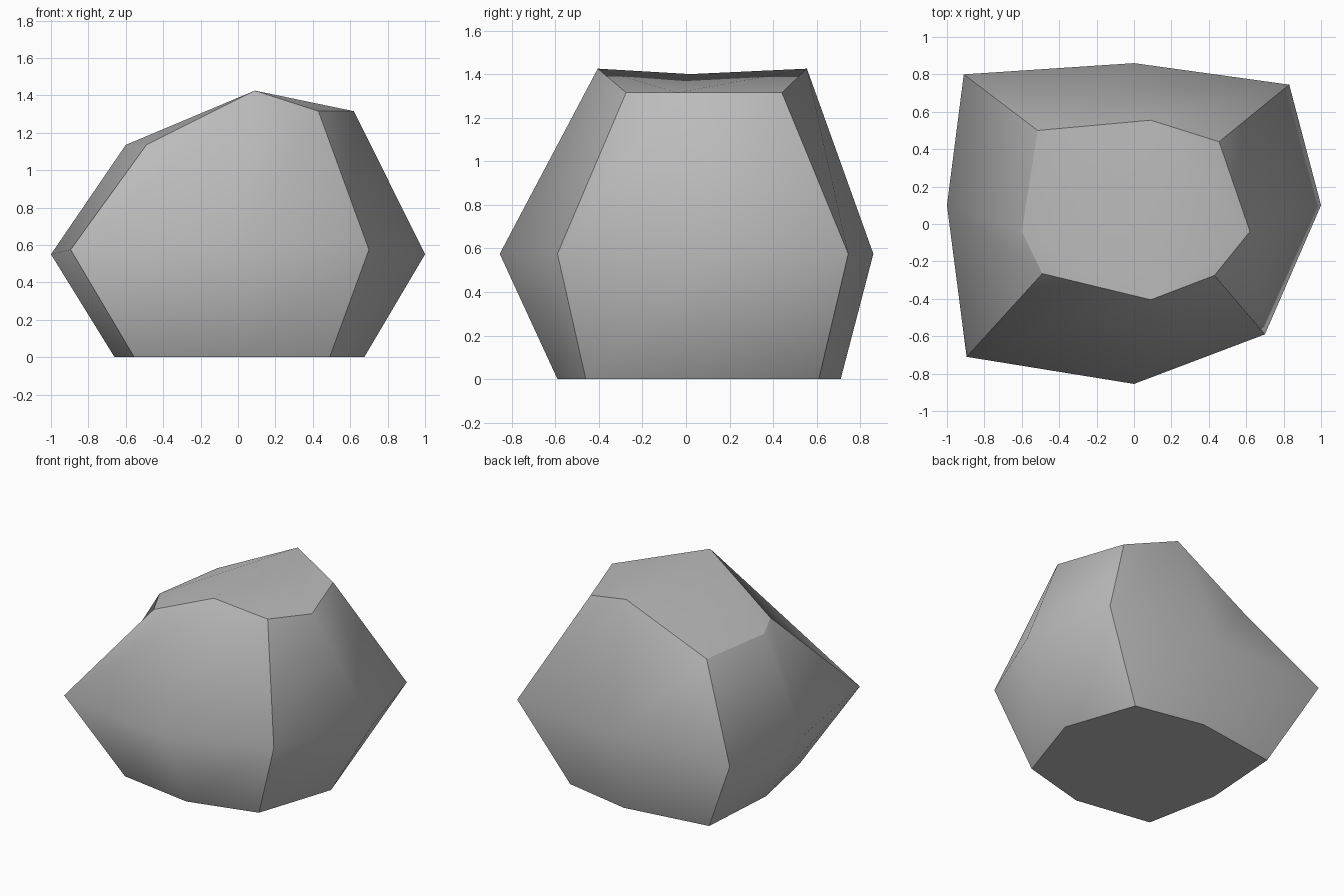
import bpy
import bmesh

cube = bpy.data.objects.get("Cube")
if cube:
    bpy.data.objects.remove(cube, do_unlink=True)

# Stone colour
stone = bpy.data.materials.new("stone_grey")
stone.use_nodes = True
grey = (0.5, 0.5, 0.5, 1)
stone.diffuse_color = grey
shader = stone.node_tree.nodes["Principled BSDF"]
shader.inputs["Base Color"].default_value = grey
shader.inputs["Roughness"].default_value = 0.8

# Rings run from the front right corner; even points are corners
base = [(.49, -.46), (.675, .1), (.5, .61), (0, .71),
        (-.62, .62), (-.66, .03), (-.555, -.5), (0, -.59)]
waist = [(.7, -.59), (1, .1), (.83, .745), (0, .86),
         (-.91, .8), (-1, .1), (-.895, -.71), (0, -.855)]
crown = [(.43, -.275), (.62, -.04), (.455, .44), (.09, .555),
         (-.515, .5), (-.6, -.04), (-.49, -.265), (.09, -.405)]


def crown_height(x):
    if x > .3:
        return 1.315
    return 1.135 if x < -.3 else 1.425


bm = bmesh.new()
low = [bm.verts.new((x, y, 0)) for x, y in base]
mid = [bm.verts.new((x, y, .55 if abs(x) == 1 else .575)) for x, y in waist]
top = [bm.verts.new((x, y, crown_height(x))) for x, y in crown]
peak = bm.verts.new((.05, .02, 1.4))

# Side panels and underside
for lower, upper in ((low, mid), (mid, top)):
    for i in range(8):
        j = (i + 1) % 8
        bm.faces.new((lower[i], lower[j], upper[j], upper[i]))
bm.faces.new(low[::-1])

# Sloping top, one quad around each corner
for i in range(0, 8, 2):
    bm.faces.new((top[i - 1], top[i], top[i + 1], peak))
bmesh.ops.recalc_face_normals(bm, faces=bm.faces[:])

# Soft panels with crisp rims and corner edges
for face in bm.faces:
    face.smooth = True
crisp = [(ring[i], ring[(i + 1) % 8]) for ring in (low, top) for i in range(8)]
for i in range(0, 8, 2):
    crisp += [(low[i], mid[i]), (mid[i], top[i])]
for a, b in crisp:
    bm.edges.get((a, b)).smooth = False

mesh = bpy.data.meshes.new("boulder")
bm.to_mesh(mesh)
bm.free()
mesh.materials.append(stone)
boulder = bpy.data.objects.new("boulder", mesh)
bpy.context.collection.objects.link(boulder)
